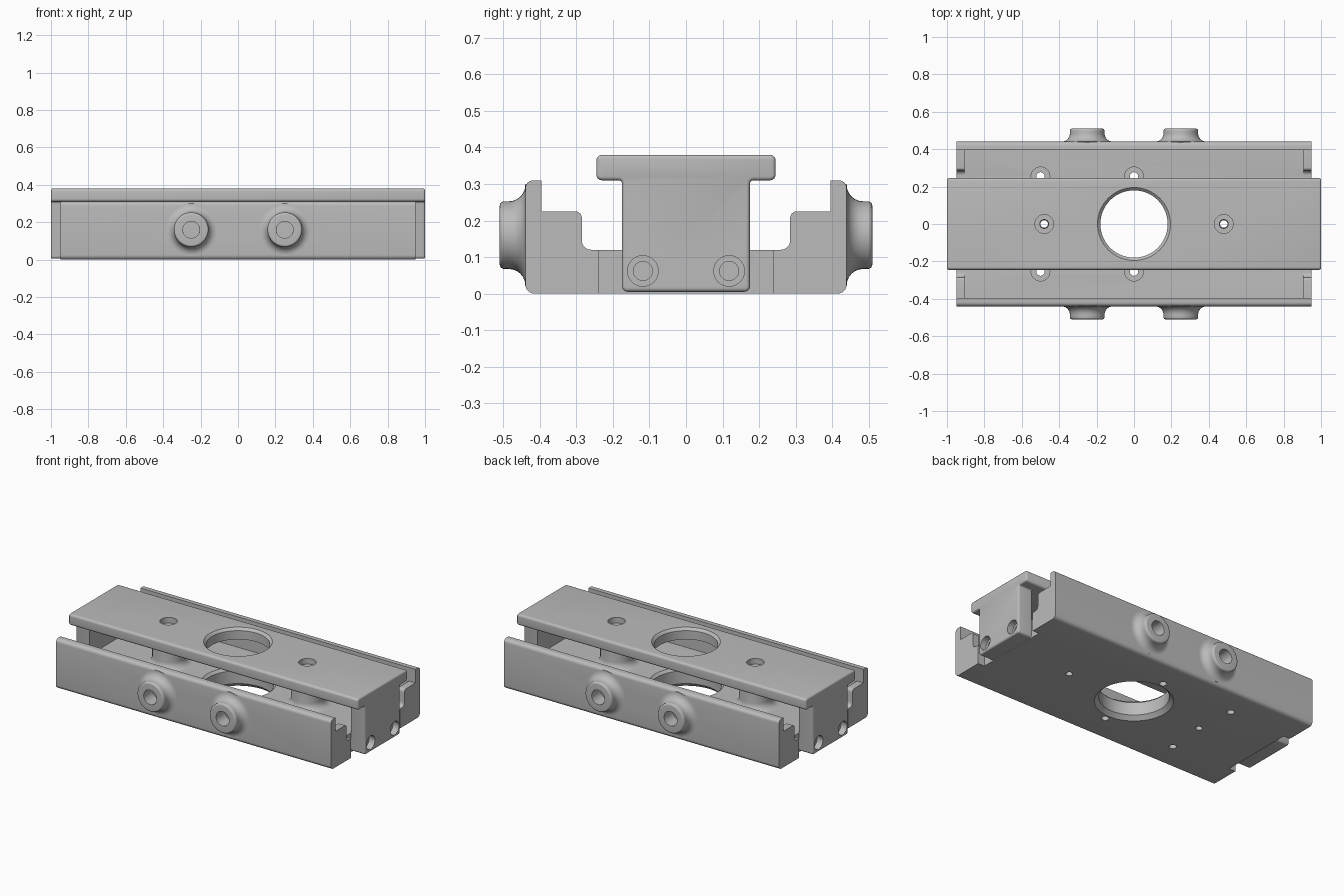
import bpy
import bmesh
import math
from mathutils import Vector

cube = bpy.data.objects.get("Cube")
if cube:
    bpy.data.objects.remove(cube, do_unlink=True)

metal = bpy.data.materials.new("grey_metal")
metal.use_nodes = True
GREY = (0.5, 0.5, 0.5, 1)
metal.diffuse_color = GREY
for node in metal.node_tree.nodes:
    if node.type == "BSDF_PRINCIPLED":
        node.inputs["Base Color"].default_value = GREY
        node.inputs["Roughness"].default_value = 0.5


def rounded(corners, steps=6):
    """Turn (u, v, radius) corners into a closed outline with arcs."""
    out = []
    for i, (u, v, r) in enumerate(corners):
        p = Vector((u, v))
        if r == 0:
            out.append(p)
            continue
        a = (Vector(corners[i - 1][:2]) - p).normalized()
        b = (Vector(corners[(i + 1) % len(corners)][:2]) - p).normalized()
        half = a.angle(b) / 2
        mid = (a + b).normalized()
        side = Vector((-mid.y, mid.x))
        if side.dot(a) < 0:
            side.negate()
        centre = p + mid * r / math.sin(half)
        sweep = math.pi / 2 - half
        for k in range(steps + 1):
            t = sweep * (1 - 2 * k / steps)
            out.append(centre + r * (side * math.sin(t) - mid * math.cos(t)))
    return out


def make(name, bm):
    bmesh.ops.recalc_face_normals(bm, faces=bm.faces)
    mesh = bpy.data.meshes.new(name)
    bm.to_mesh(mesh)
    bm.free()
    mesh.materials.append(metal)
    ob = bpy.data.objects.new(name, mesh)
    bpy.context.collection.objects.link(ob)
    return ob


def extrude_x(name, corners, half, end_round=0):
    """Extrude a (y, z) outline along x, optionally rounding the end rims."""
    bm = bmesh.new()
    face = bm.faces.new([bm.verts.new((-half, p.x, p.y)) for p in rounded(corners)])
    ext = bmesh.ops.extrude_face_region(bm, geom=[face])
    bmesh.ops.translate(bm, vec=(2 * half, 0, 0),
                        verts=[g for g in ext["geom"] if isinstance(g, bmesh.types.BMVert)])
    if end_round:
        rims = [e for e in bm.edges if abs(e.verts[0].co.x - e.verts[1].co.x) < half]
        bmesh.ops.bevel(bm, geom=rims, offset=end_round, segments=3,
                        profile=0.5, affect="EDGES")
    return make(name, bm)


def box(name, low, high):
    bm = bmesh.new()
    bmesh.ops.create_cube(bm, size=1)
    low, high = Vector(low), Vector(high)
    bmesh.ops.scale(bm, vec=high - low, verts=bm.verts)
    bmesh.ops.translate(bm, vec=(low + high) / 2, verts=bm.verts)
    return make(name, bm)


def lathe(name, outline, place=(0, 0, 0), axis=(0, 0, 1), steps=40):
    """Revolve a closed (radius, height) outline about an axis."""
    bm = bmesh.new()
    vs = [bm.verts.new((p[0], 0, p[1])) for p in outline]
    edges = [bm.edges.new((vs[i - 1], vs[i])) for i in range(len(vs))
             if vs[i - 1].co.x + vs[i].co.x > 0]
    bmesh.ops.spin(bm, geom=vs + edges, cent=(0, 0, 0), axis=(0, 0, 1),
                   angle=math.tau, steps=steps)
    bmesh.ops.remove_doubles(bm, verts=bm.verts, dist=1e-5)
    turn = Vector((0, 0, 1)).rotation_difference(Vector(axis)).to_matrix()
    bmesh.ops.rotate(bm, cent=(0, 0, 0), matrix=turn, verts=bm.verts)
    bmesh.ops.translate(bm, vec=place, verts=bm.verts)
    return make(name, bm)


def hole(steps_rz, place=(0, 0, 0), axis=(0, 0, 1), steps=32):
    """Stepped round cutter from a list of (radius, height)."""
    pts = [(0, steps_rz[0][1])] + steps_rz + [(0, steps_rz[-1][1])]
    return lathe("hole_cutter", pts, place, axis, steps)


def cut(ob, cutters):
    for c in cutters:
        c.hide_render = True
        mod = ob.modifiers.new("cut", "BOOLEAN")
        mod.operation, mod.solver, mod.object = "DIFFERENCE", "EXACT", c
    evaluated = ob.evaluated_get(bpy.context.evaluated_depsgraph_get())
    mesh = bpy.data.meshes.new_from_object(evaluated)
    ob.modifiers.clear()
    ob.data = mesh
    for c in cutters:
        bpy.data.objects.remove(c, do_unlink=True)


def mirrored(right):
    """Complete a symmetric outline from its +u half."""
    return right + [(-u, v, r) for u, v, r in reversed(right)]


END, WALL, FLOOR, UNDER = 0.905, 0.395, 0.12, 0.31
BOSS_X, BOSS_Z, SCREW_X = 0.25, 0.16, 0.48
parts = []

# Tray: stepped end section, hollowed between its end walls
tray = extrude_x("tray", mirrored([
    (0.44, 0, 0.025), (0.44, UNDER, 0.022), (WALL, UNDER, 0), (WALL, 0.225, 0),
    (0.285, 0.225, 0.018), (0.285, FLOOR, 0.025)]), 0.95)
cutters = [box("pocket_cutter", (-END, -WALL, FLOOR), (END, WALL, 0.5))]
for s in (-1, 1):
    cutters.append(box("slot_cutter", (s * 0.93 - 0.025, -0.24, -0.1),
                       (s * 0.93 + 0.025, 0.24, 0.2)))
    cutters.append(hole([(0.02, -0.1), (0.02, 0.2)], (s * SCREW_X, 0, 0)))
    for x in (-0.5, 0):
        cutters.append(hole([(0.022, -0.1), (0.022, 0.07), (0.05, 0.07), (0.05, 0.2)],
                            (x, s * 0.255, 0)))
    for x in (-BOSS_X, BOSS_X):
        cutters.append(hole([(0.045, 0.42), (0.045, 0.6)], (x, 0, BOSS_Z), (0, s, 0)))
cutters.append(hole([(0.235, -0.01), (0.2, 0.025), (0.2, 0.105), (0.225, 0.13)], steps=64))
cut(tray, cutters)
parts.append(tray)

# Carriage: T section, relieved to leave a top plate and two end blocks
carriage = extrude_x("carriage", mirrored([
    (0.175, 0.005, 0.015), (0.175, UNDER, 0.01), (0.245, UNDER, 0.015),
    (0.245, 0.38, 0.015)]), 1, 0.01)
cutters = [box("relief_cutter", (-END, -0.4, -0.1), (END, 0.4, UNDER)),
           hole([(0.18, 0.2), (0.18, 0.365), (0.2, 0.385)], steps=64)]
for s in (-1, 1):
    cutters.append(hole([(0.024, 0.2), (0.024, 0.345), (0.05, 0.345), (0.05, 0.5)],
                        (s * SCREW_X, 0, 0)))
    for y in (-0.118, 0.118):
        cutters.append(hole([(0.026, 0.88), (0.026, 0.96), (0.042, 0.96), (0.042, 1.1)],
                            (0, y, 0.062), (s, 0, 0)))
cut(carriage, cutters)
parts.append(carriage)


def flared(bore, height, lip):
    """Ring outline that sweeps out into the surface it stands on."""
    return rounded([(bore, -0.01, 0), (0.14, -0.01, 0), (0.14, 0, 0),
                    (0.0925, 0, 0.045), (0.0925, height, lip), (bore, height, 0)])


# Flared bosses on both side walls and the posts beneath the plate
for side, s in (("front", -1), ("back", 1)):
    for hand, x in (("right", -BOSS_X), ("left", BOSS_X)):
        parts.append(lathe(f"{side}_{hand}_boss", flared(0.045, 0.07, 0.012),
                           (x, s * 0.44, BOSS_Z), (0, s, 0)))
for hand, x in (("right", -SCREW_X), ("left", SCREW_X)):
    parts.append(lathe(f"{hand}_post", flared(0.022, UNDER - FLOOR, 0), (x, 0, FLOOR)))

bpy.ops.object.select_all(action="DESELECT")
for ob in parts:
    ob.select_set(True)
bpy.context.view_layer.objects.active = tray
bpy.ops.object.shade_smooth_by_angle(angle=math.radians(32))
